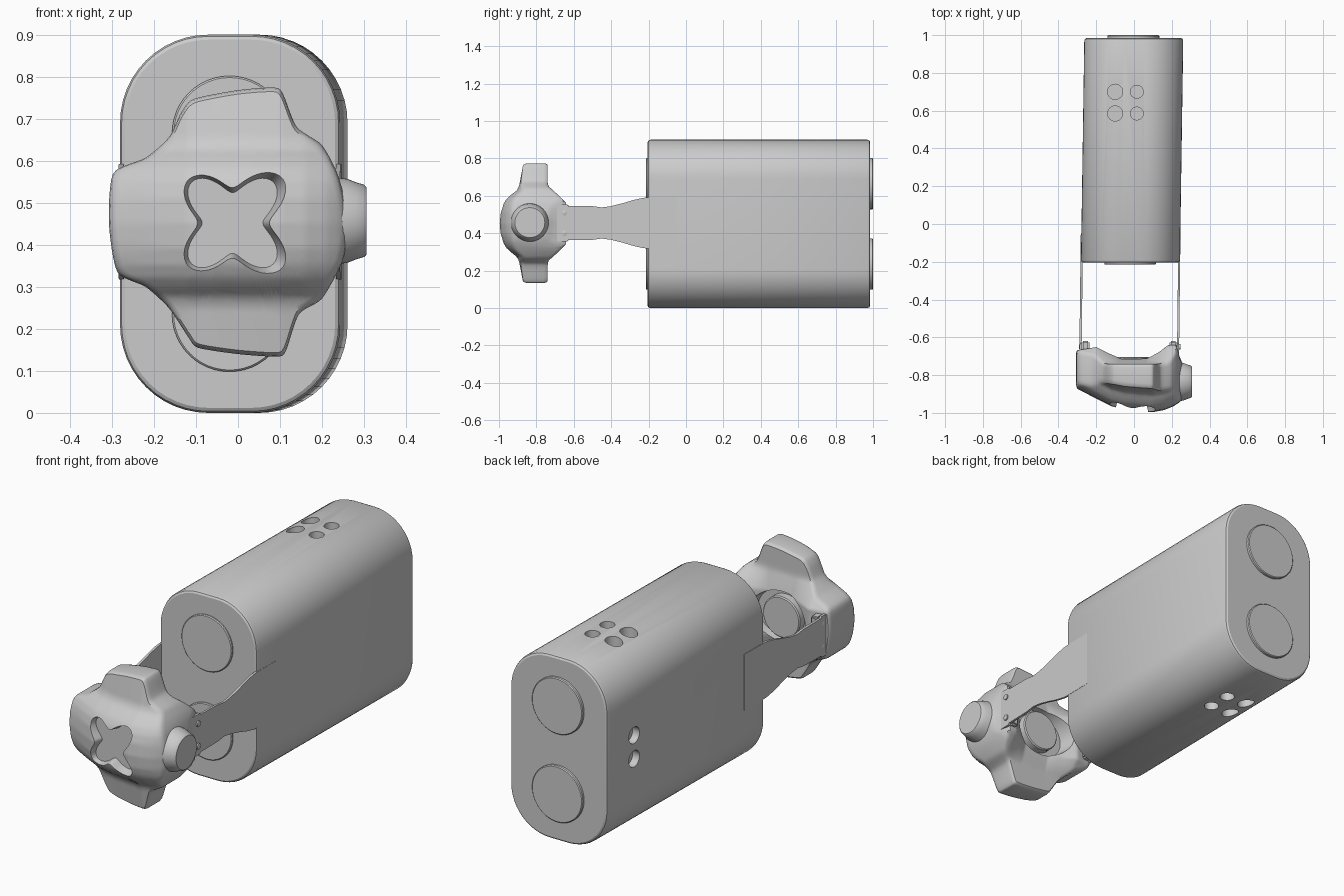
import bpy, bmesh, math
from mathutils import Vector

if "Cube" in bpy.data.objects:
    bpy.data.objects.remove(bpy.data.objects["Cube"])


def make(name, bm, angle=35):
    bmesh.ops.recalc_face_normals(bm, faces=bm.faces)
    me = bpy.data.meshes.new(name)
    bm.to_mesh(me)
    bm.free()
    ob = bpy.data.objects.new(name, me)
    bpy.context.collection.objects.link(ob)
    smooth(ob, angle)
    return ob


def smooth(ob, angle=35):
    bpy.ops.object.select_all(action='DESELECT')
    ob.select_set(True)
    bpy.context.view_layer.objects.active = ob
    bpy.ops.object.shade_smooth_by_angle(angle=math.radians(angle))


def loft(name, loops, angle=35):
    """Skin equal-length closed loops and cap both ends."""
    bm = bmesh.new()
    rings = [[bm.verts.new(p) for p in lp] for lp in loops]
    n = len(rings[0])
    for a, b in zip(rings, rings[1:]):
        for i in range(n):
            bm.faces.new((a[i], a[(i + 1) % n], b[(i + 1) % n], b[i]))
    bm.faces.new(rings[0])
    bm.faces.new(rings[-1])
    return make(name, bm, angle)


def round_part(name, base, axis, steps, n=48):
    """Lathed part: steps are (distance along axis, radius)."""
    q = Vector(axis).to_track_quat('Z', 'Y')
    return loft(name, [[Vector(base) + q @ Vector((r * math.cos(t), r * math.sin(t), d))
                        for t in (math.tau * i / n for i in range(n))] for d, r in steps])


def cut(ob, cutters):
    for c in cutters:
        m = ob.modifiers.new('cut', 'BOOLEAN')
        m.object, m.solver = c, 'EXACT'
        bpy.context.view_layer.objects.active = ob
        bpy.ops.object.modifier_apply(modifier=m.name)
        bpy.data.objects.remove(c)
    smooth(ob)


def interp(table, v):
    if v <= table[0][0]:
        return table[0][1]
    for (a, fa), (b, fb) in zip(table, table[1:]):
        if v <= b:
            t = (v - a) / (b - a)
            return fa + (fb - fa) * t
    return table[-1][1]


def axis_x(y):
    """Centre line of the slightly turned body."""
    return -0.01 + 0.015 * (y - 0.39)


# main body: rounded slab running along y with eased end edges
def body_loop(y, inset):
    hw, hh, r, pts = 0.262 - inset, 0.45 - inset, 0.21 - inset, []
    for k, (sx, sz) in enumerate(((1, 1), (-1, 1), (-1, -1), (1, -1))):
        for i in range(13):
            t = math.pi / 2 * (k + i / 12)
            pts.append((axis_x(y) + sx * (hw - r) + r * math.cos(t), y,
                        0.45 + sz * (hh - r) + r * math.sin(t)))
    return pts


body = loft('body', [body_loop(*s) for s in (
    (-0.205, 0.012), (-0.2, 0.004), (-0.19, 0), (0.97, 0), (0.98, 0.004), (0.985, 0.012))], 30)
holes = []
for x, r in ((-0.1, 0.04), (0.015, 0.034)):
    for y in (0.585, 0.7):
        holes.append(round_part('hole_cutter', (x, y, 0.85), (0, 0, 1), ((0, r), (0.1, r)), 32))
        holes.append(round_part('hole_cutter', (x, y, -0.05), (0, 0, 1), ((0, r), (0.1, r)), 32))
for z in (0.395, 0.51):
    holes.append(round_part('hole_cutter', (-0.33, 0.78, z), (1, 0, 0), ((0, 0.04), (0.1, 0.04)), 32))
cut(body, holes)

# round caps on both ends of the body
for z in (0.235, 0.665):
    round_part('rear_cap', (-0.003, 0.97, z), (0, 1, 0), ((0, 0.137), (0.026, 0.137), (0.03, 0.133)))
    round_part('front_cap', (-0.02, -0.19, z), (0, -1, 0), ((0, 0.137), (0.021, 0.137), (0.025, 0.133)))

# side straps, hinge blocks and rivets
strap_top = [(-0.69, .555), (-0.635, .555), (-0.63, .547), (-0.5, .545), (-0.45, .538), (-0.4, .545),
             (-0.34, .56), (-0.28, .578), (-0.23, .589), (-0.2, .592), (-0.05, .592)]
strap_low = [(y, 0.91 - z) for y, z in reversed(strap_top)]
for name, x0, x1, side in (('left', -0.286, -0.274, -1), ('right', 0.231, 0.242, 1)):
    loft(name + '_strap', [[(x + 0.012 * (y + 0.4), y, z) for y, z in strap_top + strap_low]
                           for x in (x0, x1)])
    hx = -0.257 if side < 0 else 0.208
    bm = bmesh.new()
    bmesh.ops.create_cube(bm, size=1)
    for v in bm.verts:
        v.co = (hx + v.co.x * 0.042, -0.655 + v.co.y * 0.07, 0.455 + v.co.z * 0.19)
    bmesh.ops.bevel(bm, geom=bm.edges[:], offset=0.008, segments=2, affect='EDGES')
    make(name + '_hinge', bm)
    for z in (0.4, 0.51):
        outer = x0 if side < 0 else x1
        round_part(name + '_rivet', (outer - side * 0.01, -0.65, z), (side, 0, 0),
                   ((0, 0.014), (0.013, 0.014), (0.015, 0.009)), 20)

# head: star-shaped outline with domed front and saddle-shaped back
CX, CZ = -0.02, 0.452
outline = [(-.297, .57), (-.22, .607), (-.165, .655), (-.135, .715), (-.105, .747), (0, .768), (.088, .774),
           (.108, .757), (.14, .68), (.2, .637), (.24, .56), (.263, .45), (.248, .36), (.2, .272),
           (.145, .235), (.115, .15), (.095, .134), (0, .14), (-.095, .155), (-.118, .18), (-.165, .25),
           (-.22, .3), (-.287, .335), (-.307, .45)]


def spline(pts, k=6):
    out, n = [], len(pts)
    for i in range(n):
        p = [Vector(pts[(i + j) % n]) for j in (-1, 0, 1, 2)]
        t1, t2 = (p[2] - p[0]) * 0.35, (p[3] - p[1]) * 0.35
        for s in range(k):
            t = s / k
            out.append(p[1] * (2 * t**3 - 3 * t**2 + 1) + t1 * (t**3 - 2 * t**2 + t)
                       + p[2] * (3 * t**2 - 2 * t**3) + t2 * (t**3 - t**2))
    return out


FX = [(-.31, -.868), (-.27, -.888), (-.2, -.925), (-.12, -.965), (-.05, -.982), (0.03, -.991),
      (.1, -.996), (.16, -.985), (.21, -.965), (.24, -.945), (.265, -.92)]
FZ = [(0, 0), (.06, .005), (.1, .017), (.13, .035), (.155, .062), (.175, .09), (.2, .103), (.33, .128)]
BX = [(-.31, -.67), (-.2, -.652), (-.14, -.682), (-.07, -.712), (.07, -.712), (.13, -.68),
      (.18, -.642), (.225, -.64), (.245, -.72), (.27, -.75)]
BZ = [(.11, 0), (.15, .4), (.2, .95), (.22, 1)]


def front_y(x, z):
    return min(interp(FX, x) + interp(FZ, abs(z - CZ)), -0.8)


def back_y(x, z):
    w = interp(BZ, abs(z - CZ))
    return interp(BX, x) * (1 - w) - 0.74 * w


rim = [Vector(p) - Vector((CX, CZ)) for p in spline(outline)]
M = 26
steps = [0.02 + 0.95 * i / M for i in range(M + 1)]


def head_loop(s, fn, push=0):
    return [(CX + p.x * s, fn(CX + p.x * s, CZ + p.y * s) + push, CZ + p.y * s) for p in rim]


loops = [head_loop(s, front_y) for s in steps]
loops += [head_loop(0.99, front_y, 0.007), head_loop(1, front_y, 0.022)]
loops += [head_loop(1, back_y, -0.02), head_loop(0.99, back_y, -0.006)]
loops += [head_loop(s, back_y) for s in reversed(steps)]
head = loft('head', loops, 40)


# four-lobed recess in the front, oval recess at the back
def clover(y, s):
    ts = [math.tau * i / 96 for i in range(96)]
    return [(-0.013 + s * (.122 - .038 * math.cos(4 * t)) * math.cos(t), y,
             0.452 + s * (.122 - .038 * math.cos(4 * t)) * math.sin(t)) for t in ts]


def oval(y, s):
    return [(-0.02 + s * .165 * math.cos(math.tau * i / 64), y,
             CZ + s * .13 * math.sin(math.tau * i / 64)) for i in range(64)]


cut(head, [loft('clover_cutter', [clover(-1.05, 1.14), clover(-0.98, 1.02), clover(-0.965, .97), clover(-0.925, .86)]),
           loft('oval_cutter', [oval(-0.745, .92), oval(-0.55, 1.1)])])

# rear disc in the head and side knob
round_part('rear_disc', (-0.02, -0.76, CZ), (0, 1, 0), ((0, 0.1), (0.05, 0.1), (0.055, 0.095)))
round_part('side_knob', (0.22, -0.835, 0.457), (1, 0, 0),
           ((0, 0.105), (0.04, 0.1), (0.06, 0.092), (0.08, 0.086), (0.086, 0.08)))
